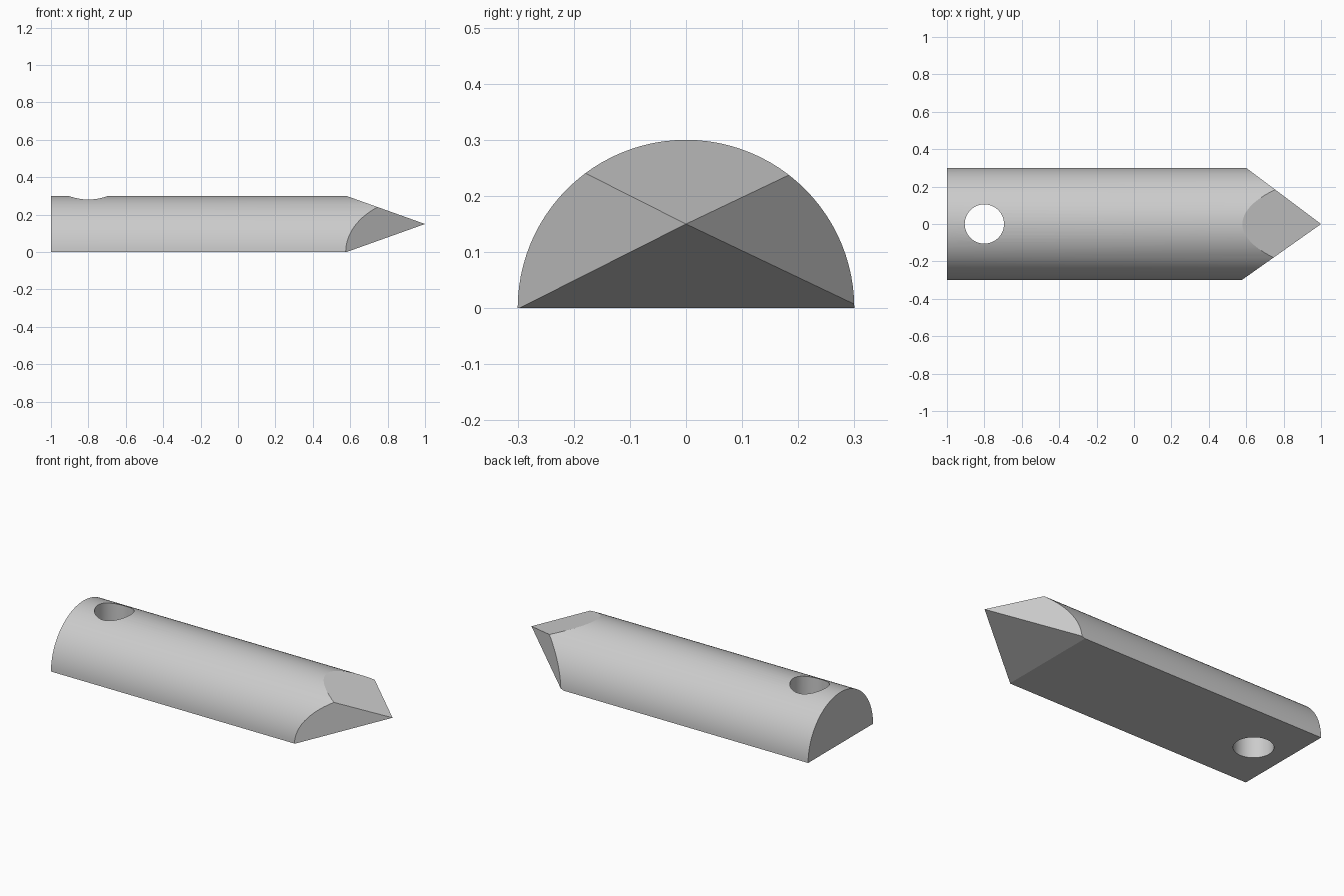
import bpy
import bmesh
from math import cos, sin, pi, radians
from mathutils import Vector

cube = bpy.data.objects.get("Cube")
if cube:
    bpy.data.objects.remove(cube, do_unlink=True)

RADIUS = 0.3
SEGMENTS = 48
TIP = Vector((1, 0, 0.15))

# Plain grey material
grey = bpy.data.materials.new("light grey")
grey.use_nodes = True
colour = (0.6, 0.6, 0.6, 1)
grey.diffuse_color = colour
grey.node_tree.nodes["Principled BSDF"].inputs["Base Color"].default_value = colour

# Half-round bar, extruded along x
bm = bmesh.new()
arc = [pi * i / SEGMENTS for i in range(SEGMENTS + 1)]
profile = bm.faces.new([bm.verts.new((-1, RADIUS * cos(a), RADIUS * sin(a))) for a in arc])
bar = bmesh.ops.extrude_face_region(bm, geom=[profile], use_keep_orig=True)
end_verts = [g for g in bar["geom"] if isinstance(g, bmesh.types.BMVert)]
bmesh.ops.translate(bm, verts=end_verts, vec=(2.2, 0, 0))
bmesh.ops.recalc_face_normals(bm, faces=bm.faces)

# Four flat bevels meeting at the tip: top, underside, back, front
for normal in ((0.357, 0, 1), (0.357, 0, -1), (0.75, 1, 0), (0.707, -1, 0)):
    bmesh.ops.bisect_plane(bm, geom=bm.verts[:] + bm.edges[:] + bm.faces[:], dist=1e-5,
                           plane_co=TIP, plane_no=Vector(normal).normalized(), clear_outer=True)
    rim = [e for e in bm.edges if e.is_boundary]
    bmesh.ops.holes_fill(bm, edges=rim, sides=0)
bmesh.ops.remove_doubles(bm, verts=bm.verts, dist=1e-4)
bmesh.ops.recalc_face_normals(bm, faces=bm.faces)

mesh = bpy.data.meshes.new("pointed_bar")
bm.to_mesh(mesh)
bm.free()
mesh.materials.append(grey)
body = bpy.data.objects.new("pointed_bar", mesh)
bpy.context.collection.objects.link(body)

# Round hole through the blunt end
bpy.ops.mesh.primitive_cylinder_add(vertices=64, radius=0.105, depth=1, location=(-0.8, 0, 0.15))
cutter = bpy.context.object
cutter.name = "hole_cutter"
cutter.hide_render = True
cutter.data.materials.append(grey)

hole = body.modifiers.new("hole", "BOOLEAN")
hole.operation = "DIFFERENCE"
hole.solver = "EXACT"
hole.object = cutter

bpy.ops.object.select_all(action="DESELECT")
body.select_set(True)
bpy.context.view_layer.objects.active = body
bpy.ops.object.modifier_apply(modifier=hole.name)
bpy.data.objects.remove(cutter, do_unlink=True)
bpy.ops.object.shade_smooth_by_angle(angle=radians(15))
